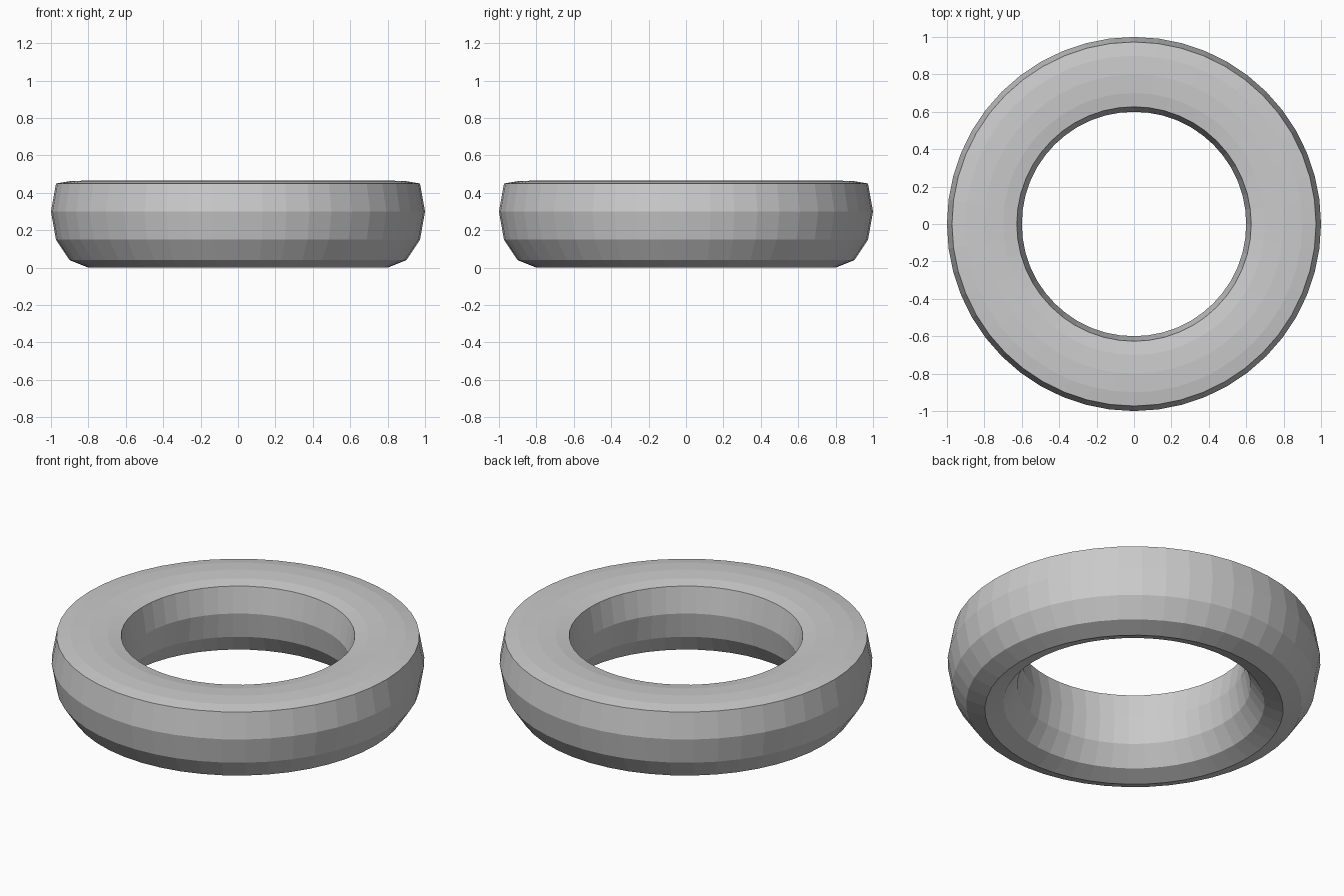
import bpy

if "Cube" in bpy.data.objects:
    bpy.data.objects.remove(bpy.data.objects["Cube"])

# Ring: oval-section torus, 48 x 12 flat facets
bpy.ops.mesh.primitive_torus_add(major_segments=48, minor_segments=12,
                                 major_radius=0.8, minor_radius=0.2)
ring = bpy.context.object
ring.name = "ring"

# Stretch the section upward, then press the crown down to a shallow dome
for v in ring.data.vertices:
    z = v.co.z * 1.5
    if z > 0.151:
        z = 0.15 + (z - 0.15) * 0.11
    v.co.z = z + 0.3

for p in ring.data.polygons:
    p.use_smooth = False
ring.data.update()
